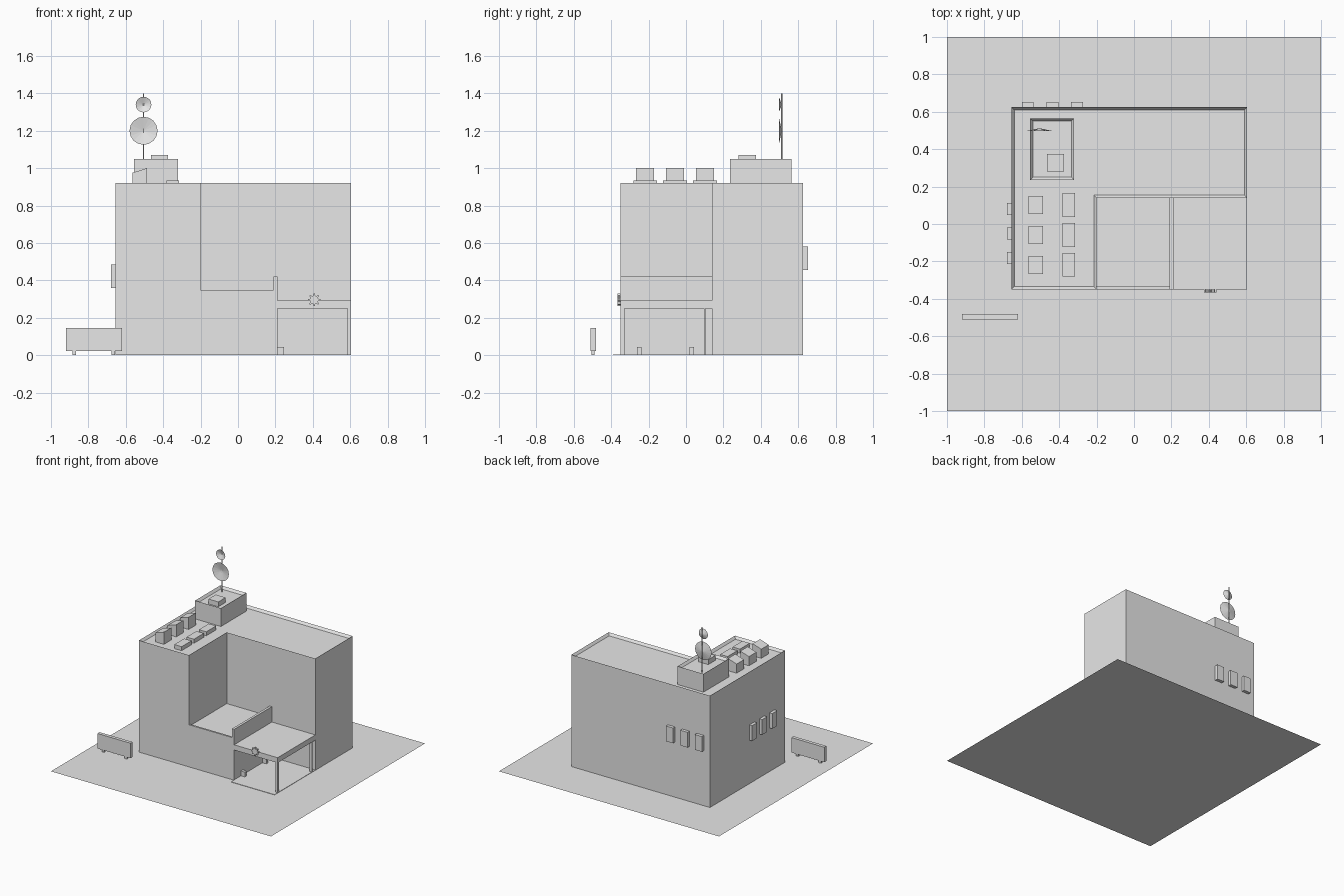
import bpy, bmesh, math
from mathutils import Matrix, Vector

cube = bpy.data.objects.get("Cube")
if cube:
    bpy.data.objects.remove(cube, do_unlink=True)

grey = bpy.data.materials.new("plain grey")
grey.use_nodes = True
grey.diffuse_color = (0.8, 0.8, 0.8, 1)
grey.node_tree.nodes["Principled BSDF"].inputs["Base Color"].default_value = grey.diffuse_color

BASE = 0.002       # walls start just above the ground sheet
RIM = 0.015        # parapet thickness
ROOF = 0.92
FLOOR = 0.9        # roof surface behind the parapet
LEFT, RIGHT, FRONT, BACK = -0.655, 0.605, -0.35, 0.625
INNER_X, INNER_Y, PORCH_X = -0.2, 0.14, 0.21


def finish(name, bm):
    mesh = bpy.data.meshes.new(name)
    bm.normal_update()
    bm.to_mesh(mesh)
    bm.free()
    mesh.materials.append(grey)
    obj = bpy.data.objects.new(name, mesh)
    bpy.context.collection.objects.link(obj)
    return obj


def box(name, xs, ys, zs):
    bm = bmesh.new()
    bmesh.ops.create_cube(bm, size=1)
    spans = (xs, ys, zs)
    for v in bm.verts:
        v.co = Vector([span[0] if c < 0 else span[1] for c, span in zip(v.co, spans)])
    return finish(name, bm)


def prism(outline, bottom, top):
    """Upright prism; returns its mesh and the top face."""
    bm = bmesh.new()
    face = bm.faces.new([bm.verts.new((x, y, bottom)) for x, y in outline])
    result = bmesh.ops.extrude_face_region(bm, geom=[face], use_keep_orig=True)
    verts = [g for g in result["geom"] if isinstance(g, bmesh.types.BMVert)]
    bmesh.ops.translate(bm, verts=verts, vec=(0, 0, top - bottom))
    bmesh.ops.recalc_face_normals(bm, faces=bm.faces)
    return bm, max(bm.faces, key=lambda f: f.calc_center_median().z)


def parapet_block(name, outline, bottom, top, floor):
    bm, cap = prism(outline, bottom, top)
    bmesh.ops.inset_region(bm, faces=[cap], thickness=RIM, use_even_offset=True)
    bmesh.ops.translate(bm, verts=cap.verts[:], vec=(0, 0, floor - top))
    return finish(name, bm)


def rect(x0, x1, y0, y1):
    return [(x0, y0), (x1, y0), (x1, y1), (x0, y1)]


# Ground sheet
bm = bmesh.new()
bmesh.ops.create_grid(bm, x_segments=1, y_segments=1, size=1)
finish("ground_sheet", bm)

# L-shaped main building with sunken roof
parapet_block("main_building", [
    (LEFT, FRONT), (INNER_X, FRONT), (INNER_X, INNER_Y),
    (RIGHT, INNER_Y), (RIGHT, BACK), (LEFT, BACK)], BASE, ROOF, FLOOR)

# Terrace with low front lip and side wall
box("terrace", (INNER_X, PORCH_X), (FRONT, INNER_Y), (BASE, 0.335))
box("terrace_lip", (INNER_X, PORCH_X), (FRONT, FRONT + RIM), (0.33, 0.348))
box("terrace_side_wall", (0.19, PORCH_X), (FRONT, INNER_Y), (0.33, 0.42))

# Open carport
box("carport_roof", (PORCH_X, RIGHT), (FRONT, INNER_Y), (0.25, 0.293))
box("carport_front_post", (0.585, RIGHT), (FRONT, -0.33), (BASE, 0.25))
box("carport_back_post", (0.585, RIGHT), (0.095, 0.105), (BASE, 0.25))
box("carport_floor", (PORCH_X, RIGHT), (-0.39, INNER_Y), (BASE, 0.005))
for y in (-0.25, 0.03):
    box("parking_stop", (PORCH_X, 0.245), (y - 0.012, y + 0.012), (BASE, 0.045))

# Toothed wheel ornament on the carport edge
teeth = 8
outline = []
for i in range(teeth * 4):
    radius = 0.034 if i % 4 < 2 else 0.022
    angle = math.tau * (i - 0.5) / (teeth * 4)
    outline.append((radius * math.cos(angle), radius * math.sin(angle)))
bm, cap = prism(outline, 0, 0.015)
bmesh.ops.transform(bm, verts=bm.verts,
                    matrix=Matrix.Translation((0.407, FRONT, 0.296)) @ Matrix.Rotation(math.pi / 2, 4, "X"))
finish("wheel_ornament", bm)

# Stair housing and hatch on the roof
parapet_block("stair_housing", rect(-0.555, -0.32, 0.235, 0.565), FLOOR, 1.05, 1.03)
box("roof_hatch", (-0.465, -0.375), (0.28, 0.375), (1.03, 1.07))

# Rows of roof units: slope-topped vents and flat skylights
for i in range(3):
    y = -0.218 + 0.16 * i
    vent = box("roof_vent", (-0.565, -0.487), (y - 0.048, y + 0.048), (FLOOR, 1.0))
    for v in vent.data.vertices:
        if v.co.z > 0.95 and v.co.x < -0.5:
            v.co.z -= 0.025
    box("roof_skylight", (-0.382, -0.315), (y - 0.064, y + 0.064), (FLOOR, 0.933))

# Wall units on the side and the back
for i in range(3):
    y = -0.181 + 0.131 * i
    box("side_wall_unit", (LEFT - 0.025, LEFT), (y - 0.032, y + 0.032), (0.36, 0.485))
    x = -0.568 + 0.131 * i
    box("back_wall_unit", (x - 0.032, x + 0.032), (BACK, BACK + 0.026), (0.455, 0.58))

# Mast with two shallow dishes facing forward
MAST_X, MAST_Y = -0.505, 0.512
bm = bmesh.new()
bmesh.ops.create_cone(bm, cap_ends=True, segments=8, radius1=0.003, radius2=0.003, depth=0.37,
                      matrix=Matrix.Translation((MAST_X, MAST_Y, 1.215)))
finish("mast", bm)
for name, z, radius in (("large_dish", 1.2, 0.075), ("small_dish", 1.34, 0.042)):
    bm = bmesh.new()
    bmesh.ops.create_cone(bm, cap_ends=False, segments=16, radius1=radius, radius2=0.001, depth=0.016,
                          matrix=Matrix.Translation((MAST_X, 0.504, z)) @ Matrix.Rotation(-math.pi / 2, 4, "X"))
    finish(name, bm)

# Free-standing board on two feet
box("yard_board", (-0.92, -0.62), (-0.51, -0.482), (0.022, 0.145))
for x in (-0.875, -0.667):
    box("board_foot", (x - 0.01, x + 0.01), (-0.504, -0.488), (BASE, 0.025))
